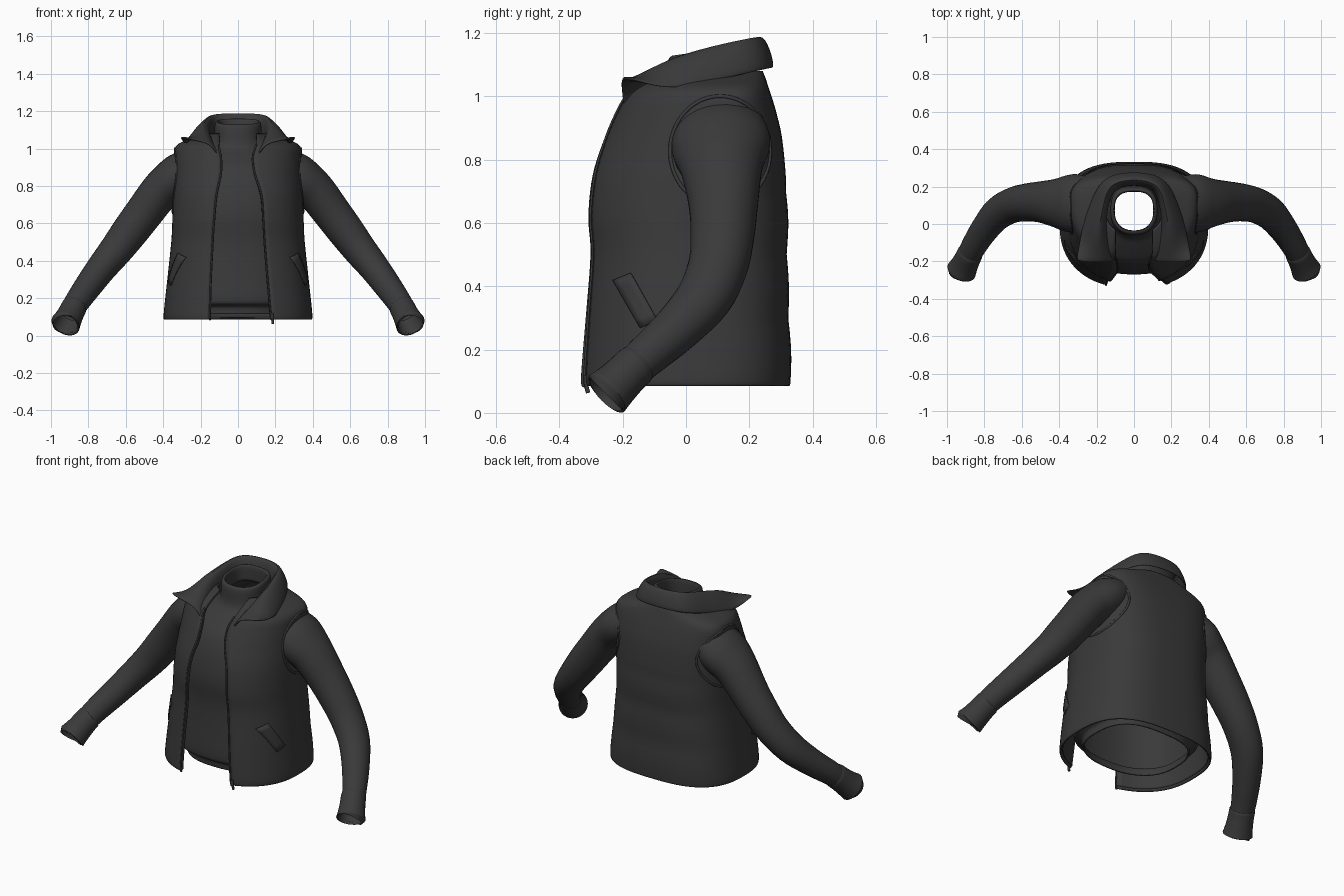
import bpy, math
from mathutils import Vector

if "Cube" in bpy.data.objects:
    bpy.data.objects.remove(bpy.data.objects["Cube"])

charcoal = bpy.data.materials.new("charcoal cloth")
charcoal.diffuse_color = (0.042, 0.042, 0.042, 1)
charcoal.use_nodes = True
charcoal.node_tree.nodes["Principled BSDF"].inputs["Base Color"].default_value = charcoal.diffuse_color


def spline(keys, steps):
    """Smooth samples through tuples of numbers."""
    out = []
    for i in range(len(keys) - 1):
        a, b, c, d = (keys[max(0, min(len(keys) - 1, i + k))] for k in (-1, 0, 1, 2))
        for s in range(steps):
            t = s / steps
            out.append(tuple(0.5 * (2 * q + (r - p) * t + (2 * p - 5 * q + 4 * r - w) * t * t
                                    + (3 * q - p - 3 * r + w) * t ** 3)
                             for p, q, r, w in zip(a, b, c, d)))
    return out + [tuple(keys[-1])]


def loft(name, rows, closed=True, loop=False, thick=0, offset=-1, subdiv=0, cap=False):
    n, m = len(rows[0]), len(rows)
    verts = [tuple(p) for r in rows for p in r]
    faces = []
    for i in range(m if loop else m - 1):
        k = (i + 1) % m
        for j in range(n if closed else n - 1):
            l = (j + 1) % n
            faces.append((i * n + j, i * n + l, k * n + l, k * n + j))
    if cap:
        faces += [tuple(reversed(range(n))), tuple(range((m - 1) * n, m * n))]
    me = bpy.data.meshes.new(name)
    me.from_pydata(verts, [], faces)
    me.materials.append(charcoal)
    ob = bpy.data.objects.new(name, me)
    bpy.context.collection.objects.link(ob)
    if thick:
        mod = ob.modifiers.new("thickness", 'SOLIDIFY')
        mod.thickness, mod.offset = thick, offset
    if subdiv:
        ob.modifiers.new("smooth", 'SUBSURF').levels = subdiv
        ob.modifiers["smooth"].render_levels = subdiv
    bpy.ops.object.select_all(action='DESELECT')
    ob.select_set(True)
    bpy.context.view_layer.objects.active = ob
    bpy.ops.object.shade_smooth_by_angle(angle=math.radians(50))
    return ob


def tube(name, path, n=12, loop=False, cap=False):
    """Tube along (x, y, z, radius, optional depth stretch) samples."""
    rows = []
    for i, p in enumerate(path):
        a = path[i - 1] if i or loop else path[0]
        b = path[(i + 1) % len(path)] if i < len(path) - 1 or loop else path[-1]
        t = (Vector(b[:3]) - Vector(a[:3])).normalized()
        ref = Vector((1, 0, 0)) if loop else Vector((0.1, 1, 0.05))
        u = t.cross(ref).normalized()
        v = t.cross(u) * (p[4] if len(p) > 4 else 1)
        rows.append([Vector(p[:3]) + p[3] * (math.cos(k * math.tau / n) * u + math.sin(k * math.tau / n) * v)
                     for k in range(n)])
    return loft(name, rows, loop=loop, cap=cap)


def sect(ring, th):
    """Body cross-section: rounded front, flatter back."""
    z, hw, yf, yb, cy = ring[:5]
    s, c = math.sin(th), math.cos(th)
    e = 2.3 if c > 0 else 2.8
    x = hw * math.copysign(abs(s) ** (2 / e), s)
    y = cy + (yf - cy if c > 0 else yb - cy) * abs(c) ** (2 / e)
    return x, y, z


# Vest: z, half width, front y, back y, centre y, left edge x, right edge x
vest = spline([
    (.085, .39, -.335, .325, 0, .15, .18), (.11, .398, -.343, .332, 0, .15, .175),
    (.3, .378, -.328, .325, 0, .145, .158), (.5, .357, -.312, .32, .01, .135, .142),
    (.62, .351, -.318, .32, .02, .127, .135), (.75, .348, -.302, .315, .05, .115, .125),
    (.87, .345, -.258, .303, .09, .09, .088), (.95, .343, -.222, .285, .11, .09, .078),
    (1.0, .338, -.195, .27, .12, .1, .09), (1.03, .31, -.165, .26, .12, .1, .1),
    (1.055, .24, -.12, .252, .11, .1, .1), (1.08, .16, -.06, .242, .1, .1, .1)], 5)
rows, left_edge, right_edge = [], [], []
for r in vest:
    t0 = math.asin((r[6] / r[1]) ** 1.15)
    t1 = math.tau - math.asin((r[5] / r[1]) ** 1.15)
    row = []
    for k in range(65):
        th = t0 + (t1 - t0) * k / 64
        x, y, z = sect(r, th)
        # soft quilting across the back
        puff = 0.005 * (abs(math.sin((z - .1) * math.pi / .2)) - .4) * max(0, -math.cos(th)) * (z < .7)
        row.append((x, y + puff, z))
    rows.append(row)
    right_edge.append((*row[0], .005))
    left_edge.append((*row[-1], .005))
loft("vest", rows, closed=False, thick=.018)
tube("zip_edge_right", right_edge[:44], 8, cap=True)
tube("zip_edge_left", left_edge[:44], 8, cap=True)


def side_x(y, z):
    """Half width of the vest at a given depth and height."""
    r = min(vest, key=lambda q: abs(q[0] - z))
    i = vest.index(r)
    q = vest[min(i + 1, len(vest) - 1)] if z > r[0] else vest[max(i - 1, 0)]
    f = (z - r[0]) / (q[0] - r[0]) if q[0] != r[0] else 0
    hw, yf, yb, cy = (a + (b - a) * f for a, b in zip(r[1:5], q[1:5]))
    e, d = (2.3, cy - yf) if y < cy else (2.8, yb - cy)
    return hw * max(0, 1 - min(1, abs(y - cy) / d) ** e) ** (1 / e)


# Shirt with waistband and rolled neck
shirt = spline([
    (.115, .28, -.225, .245, 0), (.15, .285, -.23, .25, 0), (.165, .305, -.25, .265, 0),
    (.19, .33, -.27, .28, 0), (.35, .325, -.262, .28, 0),
    (.5, .32, -.258, .28, .01), (.65, .318, -.27, .28, .02), (.8, .305, -.243, .275, .05),
    (.9, .28, -.195, .26, .07), (.97, .22, -.13, .24, .08), (1.01, .16, -.085, .225, .08),
    (1.05, .13, -.065, .205, .075), (1.12, .125, -.058, .195, .07), (1.14, .118, -.05, .188, .07),
    (1.135, .105, -.036, .174, .07), (1.05, .103, -.034, .172, .07)], 4)
rows = []
for r in shirt:
    tilt = .14 * max(0, min(1, (r[0] - .9) / .15))
    rows.append([(x, y, z + tilt * (y - .07)) for x, y, z in
                 (sect(r, k * math.tau / 48) for k in range(48))])
loft("shirt", rows, thick=.008)

# Folded collar, half profile from centre back to front tip
base = [(0, .21, 1.06), (.11, .175, 1.05), (.15, .04, 1.02), (.135, -.09, .99), (.095, -.195, .945)]
stand = [(0, .215, 1.14), (.115, .18, 1.13), (.15, .05, 1.10), (.145, -.08, 1.06), (.115, -.2, .985)]
fold = [(0, .235, 1.2), (.125, .2, 1.197), (.165, .07, 1.168), (.185, -.06, 1.122), (.16, -.205, 1.03)]
fall = [(0, .26, 1.15), (.145, .222, 1.147), (.215, .075, 1.115), (.24, -.065, 1.08), (.24, -.205, 1.045)]
edge = [(0, .274, 1.088), (.16, .237, 1.08), (.245, .08, 1.045), (.285, -.06, 1.025), (.312, -.2, 1.065)]
rows = []
for h in (base, stand, fold, fall, edge):
    full = [(-x, y, z) for x, y, z in reversed(h[1:])] + h
    rows.append(spline(full, 3))
loft("collar", rows, closed=False, thick=.014, offset=0, subdiv=2)

# Sleeves, cuffs, armhole bindings and pocket welts on both sides
arm = spline([(.20, .11, .92, .10, 1.3), (.30, .11, .865, .117, 1.33), (.36, .11, .82, .114, 1.32),
              (.42, .113, .765, .107, 1.2), (.50, .118, .66, .102, 1.08), (.575, .115, .56, .098, 1.03),
              (.65, .10, .46, .09, 1.05), (.73, .055, .36, .081, 1.1), (.80, -.03, .265, .074, 1.04),
              (.86, -.125, .18, .067, 1), (.885, -.175, .135, .063, 1)], 4)
cuff = spline([(.872, -.15, .158, .06), (.876, -.157, .152, .068), (.89, -.185, .125, .069), (.907, -.22, .09, .073),
               (.922, -.25, .062, .08)], 3) + [(.923, -.252, .060, .076), (.923, -.2521, .0599, .068)]
lining = [(.9235, -.253, .0595, .07), (.907, -.22, .09, .062), (.89, -.185, .125, .058)]
for side, s in (("right", 1), ("left", -1)):
    def flip(path):
        return [(s * p[0], *p[1:]) for p in path]
    tube("sleeve_" + side, flip(arm), 28)
    tube("cuff_" + side, flip(cuff), 28)
    tube("cuff_lining_" + side, flip(lining), 28)
    hole = []
    for k in range(48):
        a = k * math.tau / 48
        y, z = .108 + .158 * math.cos(a), .826 + .174 * math.sin(a)
        hole.append((s * (side_x(y, z) - .001), y, z, .006))
    tube("armhole_binding_" + side, hole, 8, loop=True)
    # slanted pocket welt following the vest side
    welt = []
    for i in range(7):
        t = i / 6
        row = []
        for w in (-.028, -.01, .01, .028):
            y, z = -.20 + .085 * t + w, .43 - .15 * t + w * .4
            row.append((s * (side_x(y, z) + .002), y - .002, z))
        welt.append(row)
    loft("pocket_welt_" + side, welt, closed=False, thick=.006, offset=0)

# Zip pull hanging from the right front edge
x, y, z, _ = right_edge[0]
tube("zip_slider", [(x, y - .004, z + .035, .01), (x, y - .004, z + .005, .01)], 8, cap=True)
tube("zip_pull", [(x + .004, y - .006, z + .01, .005), (x + .006, y - .004, z - .008, .007),
                  (x + .006, y, z - .022, .007)], 8, cap=True)
